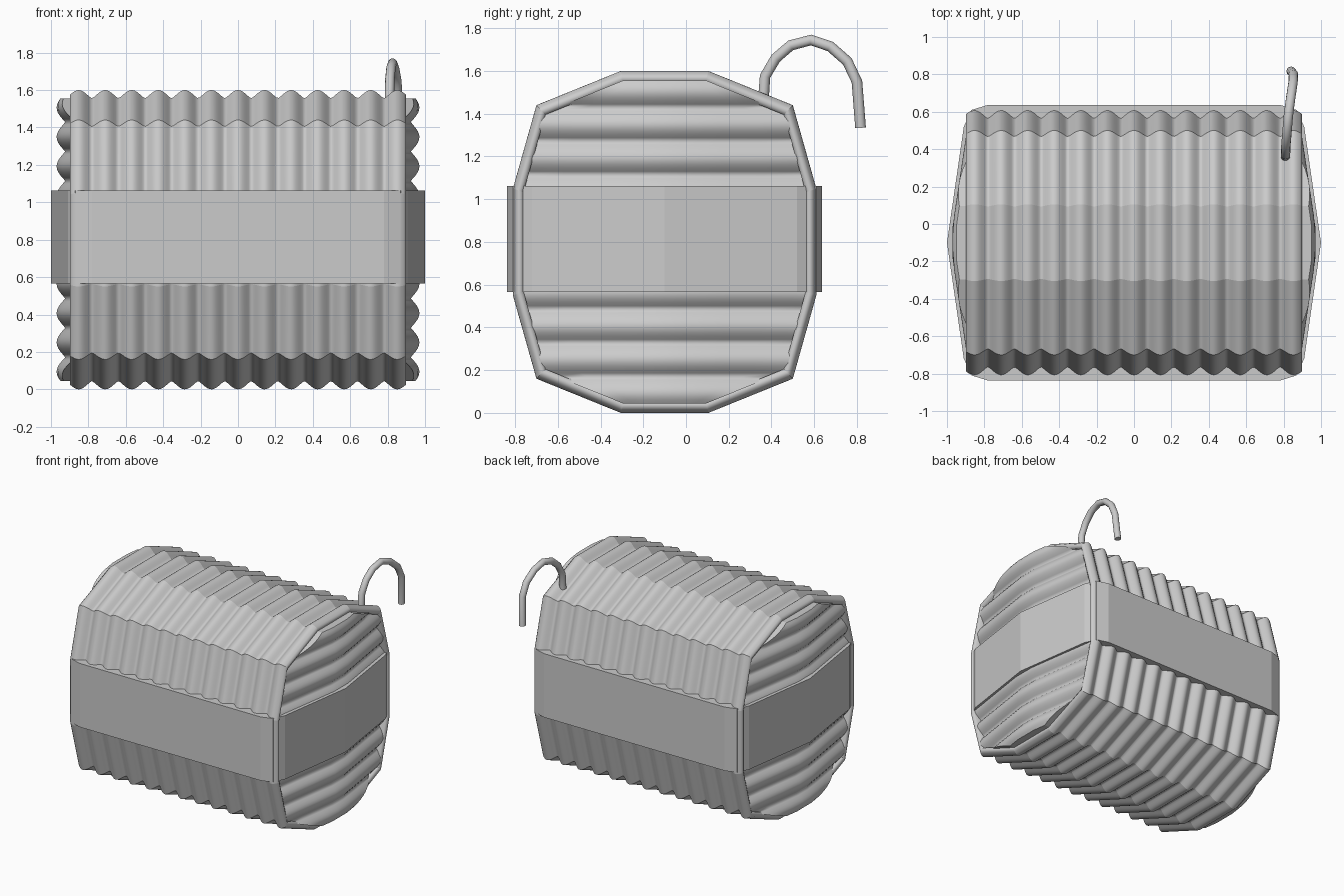
import bpy, bmesh, math
from mathutils import Vector

cube = bpy.data.objects.get("Cube")
if cube:
    bpy.data.objects.remove(cube)

CY, CZ = -0.1, 0.8          # axis of the barrel
HALF = [(0.205, 0.8), (0.6, 0.64), (0.71, 0.25)]   # quarter of the section

metal = bpy.data.materials.new("grey metal")
metal.use_nodes = True
metal.diffuse_color = (0.6, 0.6, 0.6, 1)
metal.node_tree.nodes["Principled BSDF"].inputs["Base Color"].default_value = (0.6, 0.6, 0.6, 1)


def finish(bm, name):
    bmesh.ops.recalc_face_normals(bm, faces=bm.faces)
    mesh = bpy.data.meshes.new(name)
    bm.to_mesh(mesh)
    bm.free()
    obj = bpy.data.objects.new(name, mesh)
    bpy.context.collection.objects.link(obj)
    mesh.materials.append(metal)
    return obj


def half_width(h):
    """Half width of the section at height h from the axis."""
    h = abs(h)
    if h <= HALF[2][1]:
        return HALF[2][0]
    a, b = (HALF[1], HALF[2]) if h < HALF[1][1] else (HALF[0], HALF[1])
    t = min(1, (h - b[1]) / (a[1] - b[1]))
    return b[0] + t * (a[0] - b[0])


# Corrugated barrel: faceted rings whose size ripples along x
section = ([(y, z) for y, z in HALF] + [(y, -z) for y, z in reversed(HALF)]
           + [(-y, -z) for y, z in HALF] + [(-y, z) for y, z in reversed(HALF)])
PITCH, STEPS = 0.142, 156
length = 0.897
stations = [(-0.8, 0.93), (-length + 0.01, 0.93), (-length, 0.95)]
for i in range(STEPS + 1):
    x = -length + 2 * length * i / STEPS
    ripple = abs(math.cos(math.pi * x / PITCH)) ** 1.3
    stations.append((x, 0.945 + 0.055 * ripple))
stations += [(length, 0.95), (length - 0.01, 0.93), (0.8, 0.93)]

bm = bmesh.new()
rings = [[bm.verts.new((x, CY + y * s, CZ + z * s)) for y, z in section] for x, s in stations]
n = len(section)
for a, b in zip(rings, rings[1:]):
    for k in range(n):
        f = bm.faces.new((a[k], a[(k + 1) % n], b[(k + 1) % n], b[k]))
        f.smooth = True
for a, b in zip(rings, rings[1:]):
    for k in range(n):
        bm.edges.get((a[k], b[k])).smooth = False
bmesh.ops.remove_doubles(bm, verts=bm.verts, dist=0.0005)
finish(bm, "corrugated_barrel")


# Bowed end panels, ribbed across
def end_panel(side, name):
    rows, top, wave = 96, 0.755, 0.157
    columns = [-1, -0.72, -0.45, -0.13, 0.13, 0.45, 0.72, 1]
    bm = bmesh.new()
    grid = []
    for i in range(rows + 1):
        h = -top + 2 * top * i / rows
        w = half_width(h / 0.945) * 0.945
        rib = abs(math.sin(math.pi * h / wave))
        line = []
        for c in columns:
            y = c * w
            bow = max(0, abs(y) - 0.09) * 0.15
            line.append(bm.verts.new((side * (0.923 + 0.047 * rib - bow), CY + y, CZ + h)))
        back = [bm.verts.new((side * 0.8, CY + s * w, CZ + h)) for s in (-1, 1)]
        grid.append([back[0]] + line + [back[1]])
    for a, b in zip(grid, grid[1:]):
        for k in range(len(a) - 1):
            bm.faces.new((a[k], a[k + 1], b[k + 1], b[k])).smooth = True
    for row in (grid[0], grid[-1]):
        bm.faces.new(row)
        for p, q in zip(row, row[1:]):
            bm.edges.get((p, q)).smooth = False
    for a, b in zip(grid, grid[1:]):
        for k in (1, len(a) - 2):
            bm.edges.get((a[k], b[k])).smooth = False
    finish(bm, name)


end_panel(1, "left_end_panel")
end_panel(-1, "right_end_panel")

# Flat band around the middle
quarter = [(0.78, 0.737), (0.868, 0.71), (0.91, 0.62), (1.0, 0.0)]
outline = (quarter + [(x, -y) for x, y in quarter[-2::-1]]
           + [(-x, -y) for x, y in quarter] + [(-x, y) for x, y in quarter[-2::-1]])
bm = bmesh.new()
base = bm.faces.new([bm.verts.new((x, CY + y, 0.565)) for x, y in outline])
top = bmesh.ops.extrude_face_region(bm, geom=[base])
bmesh.ops.translate(bm, vec=(0, 0, 0.497),
                    verts=[v for v in top["geom"] if isinstance(v, bmesh.types.BMVert)])
finish(bm, "middle_band")

# Bent wire hook
path = [(0.81, 0.362, 1.46), (0.81, 0.37, 1.575), (0.812, 0.42, 1.66), (0.818, 0.49, 1.72),
        (0.826, 0.585, 1.745), (0.838, 0.675, 1.715), (0.85, 0.755, 1.645),
        (0.853, 0.8, 1.55), (0.84, 0.817, 1.335)]
bm = bmesh.new()
rings = []
for i, p in enumerate(path):
    p = Vector(p)
    t = (Vector(path[min(i + 1, len(path) - 1)]) - Vector(path[max(i - 1, 0)])).normalized()
    u = (Vector((1, 0, 0)) - t * t.x).normalized()
    v = t.cross(u)
    rings.append([bm.verts.new(p + 0.025 * (u * math.cos(a) + v * math.sin(a)))
                  for a in (math.tau * k / 12 for k in range(12))])
for a, b in zip(rings, rings[1:]):
    for k in range(12):
        bm.faces.new((a[k], a[(k + 1) % 12], b[(k + 1) % 12], b[k])).smooth = True
for ring in (rings[0], rings[-1]):
    bm.faces.new(ring)
    for k in range(12):
        bm.edges.get((ring[k], ring[(k + 1) % 12])).smooth = False
finish(bm, "wire_hook")
